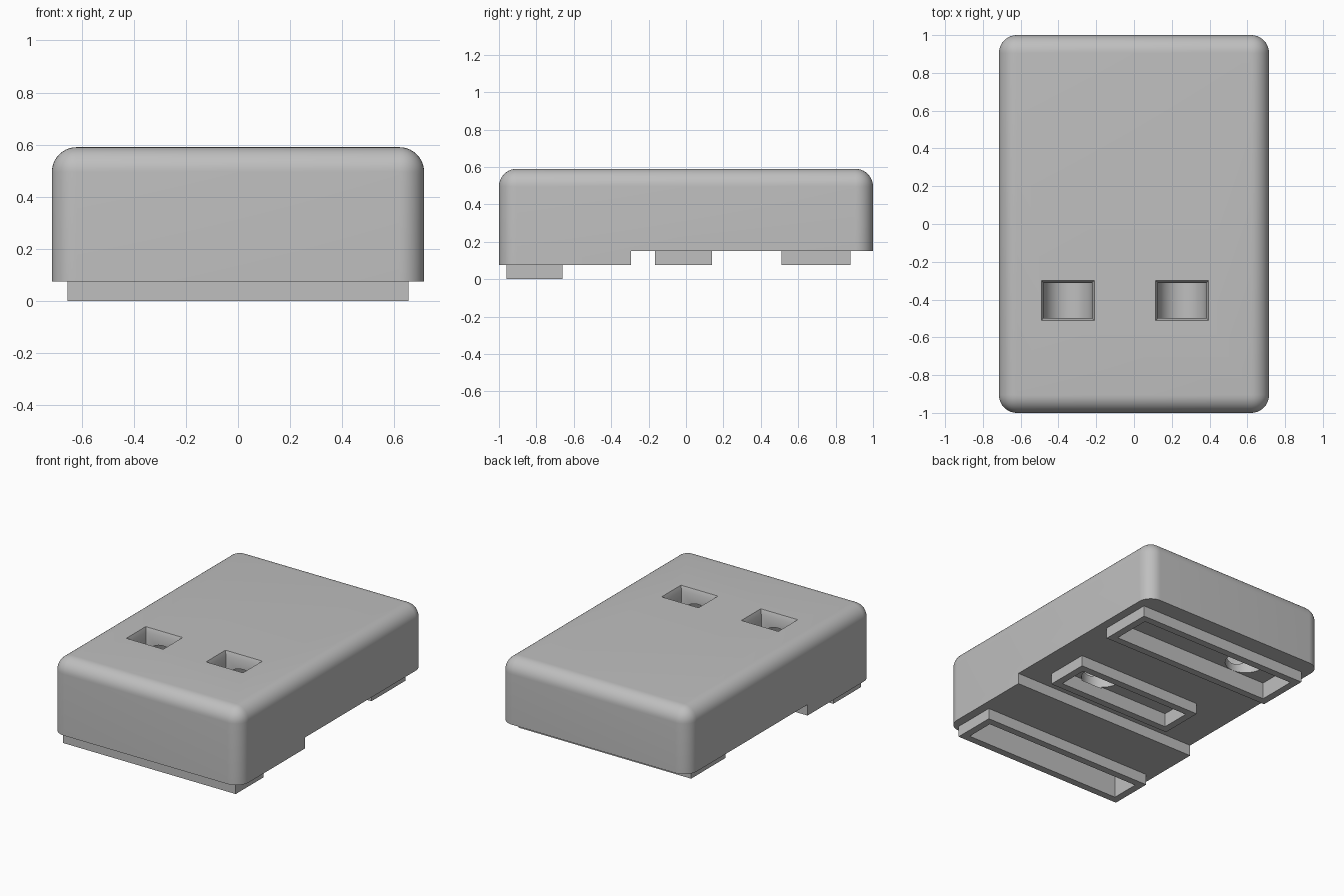
import bpy
import bmesh
import math
from mathutils import Matrix

if "Cube" in bpy.data.objects:
    bpy.data.objects.remove(bpy.data.objects["Cube"], do_unlink=True)

grey = bpy.data.materials.new("plain grey")
grey.use_nodes = True
grey.diffuse_color = (0.52, 0.52, 0.52, 1)
grey.node_tree.nodes["Principled BSDF"].inputs["Base Color"].default_value = (0.52, 0.52, 0.52, 1)


def finish(name, bm):
    bmesh.ops.recalc_face_normals(bm, faces=bm.faces)
    mesh = bpy.data.meshes.new(name)
    bm.to_mesh(mesh)
    bm.free()
    mesh.materials.append(grey)
    ob = bpy.data.objects.new(name, mesh)
    bpy.context.collection.objects.link(ob)
    return ob


def loft(name, rings):
    """Stack of rectangles (x0, x1, y0, y1, z) joined into a closed solid."""
    bm = bmesh.new()
    loops = [[bm.verts.new((x, y, z)) for x, y in ((a, c), (b, c), (b, d), (a, d))]
             for a, b, c, d, z in rings]
    bm.faces.new(loops[0])
    bm.faces.new(loops[-1])
    for low, high in zip(loops, loops[1:]):
        for i in range(4):
            j = (i + 1) % 4
            bm.faces.new((low[i], low[j], high[j], high[i]))
    return finish(name, bm)


def box(name, x0, x1, y0, y1, z0, z1):
    return loft(name, [(x0, x1, y0, y1, z0), (x0, x1, y0, y1, z1)])


def cylinder(name, radius, length, matrix):
    bm = bmesh.new()
    bmesh.ops.create_cone(bm, cap_ends=True, segments=48, radius1=radius,
                          radius2=radius, depth=length, matrix=matrix)
    return finish(name, bm)


def apply_modifier(ob, mod):
    bpy.ops.object.select_all(action='DESELECT')
    bpy.context.view_layer.objects.active = ob
    ob.select_set(True)
    bpy.ops.object.modifier_apply(modifier=mod.name)


def cut(ob, cutter):
    mod = ob.modifiers.new("cut", 'BOOLEAN')
    mod.operation = 'DIFFERENCE'
    mod.solver = 'EXACT'
    mod.object = cutter
    apply_modifier(ob, mod)


def discard(ob):
    bpy.data.objects.remove(ob, do_unlink=True)


# Rounded housing: every edge is rounded except those around the underside
W, BOTTOM, STEP, TOP = 0.715, 0.075, 0.15, 0.59
housing = box("housing", -W, W, -1, 1, BOTTOM, TOP)
bm = bmesh.new()
bm.from_mesh(housing.data)
edges = [e for e in bm.edges if max(v.co.z for v in e.verts) > BOTTOM + 0.1]
bmesh.ops.bevel(bm, geom=edges, offset=0.095, segments=10, profile=0.5, affect='EDGES')
bm.to_mesh(housing.data)
bm.free()

# Raised rear underside
step = box("step_cutter", -1, 1, -0.295, 1.2, -0.2, STEP)
cut(housing, step)
discard(step)

# Open rims under the housing, each with a pocket running up into it
T = 0.05
rims = [
    ("front_rim", -0.655, 0.655, -0.96, -0.66, 0.0, BOTTOM, 0.51),
    ("middle_rim", -0.405, 0.55, -0.165, 0.14, BOTTOM, STEP, 0.17),
    ("rear_rim", -0.655, 0.655, 0.51, 0.88, BOTTOM, STEP, 0.19),
]
for name, x0, x1, y0, y1, z0, z1, ceiling in rims:
    rim = box(name, x0, x1, y0, y1, z0, z1)
    pocket = box("pocket_cutter", x0 + T, x1 - T, y0 + T, y1 - T, z0 - 0.1, ceiling)
    cut(rim, pocket)
    cut(housing, pocket)
    discard(pocket)

# Top windows, each over a round passage that turns down into a rim pocket
R, AXIS, START = 0.13, 0.37, -0.75
for x, end in ((-0.35, 0.69), (0.255, -0.015)):
    tunnel = cylinder("tunnel_cutter", R, end - START,
                      Matrix.Translation((x, (START + end) / 2, AXIS))
                      @ Matrix.Rotation(math.pi / 2, 4, 'X'))
    drop = cylinder("drop_cutter", R, 0.4, Matrix.Translation((x, end, AXIS - 0.065)))
    # keep the drop inside its pocket walls by starting just under the ceiling
    for v in drop.data.vertices:
        v.co.z = max(v.co.z, 0.16)
    y = -0.405
    window = loft("window_cutter", [(x - hx, x + hx, y - hy, y + hy, z) for hx, hy, z in (
        (0.127, 0.092, AXIS), (0.127, 0.092, 0.56), (0.153, 0.118, 0.62))])
    for cutter in (tunnel, drop, window):
        cut(housing, cutter)
        discard(cutter)

# Smooth the rounded surfaces and keep crisp edges
bpy.ops.object.select_all(action='DESELECT')
bpy.context.view_layer.objects.active = housing
housing.select_set(True)
bpy.ops.object.shade_smooth_by_angle(angle=math.radians(30))
